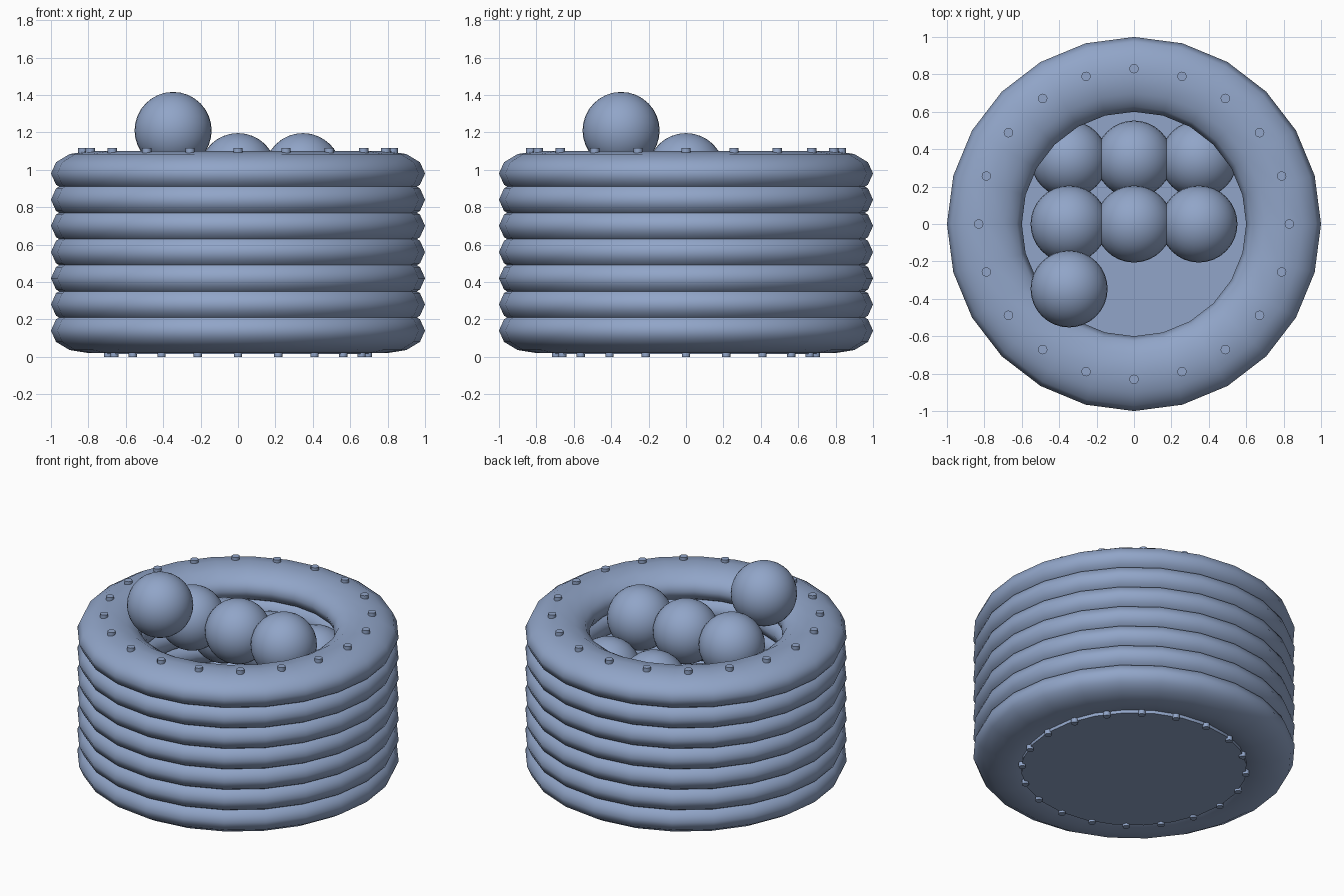
import bpy
import math

if "Cube" in bpy.data.objects:
    bpy.data.objects.remove(bpy.data.objects["Cube"])

# One flat colour for the whole model
blue = bpy.data.materials.new("soft_blue")
blue.diffuse_color = (0.283, 0.376, 0.578, 1.0)
blue.use_nodes = True
blue.node_tree.nodes["Principled BSDF"].inputs["Base Color"].default_value = blue.diffuse_color


def finish(name, smooth=True):
    ob = bpy.context.object
    ob.name = name
    ob.data.materials.append(blue)
    if smooth:
        bpy.ops.object.shade_smooth()
    else:
        bpy.ops.object.shade_smooth_by_angle(angle=math.radians(35))
    return ob


def cylinder(name, radius, z0, z1, x=0.0, y=0.0, sides=12):
    bpy.ops.mesh.primitive_cylinder_add(vertices=sides, radius=radius, depth=z1 - z0,
                                        location=(x, y, (z0 + z1) / 2))
    return finish(name, smooth=False)


def stud_ring(name, count, ring_radius, radius, z0, z1):
    for i in range(count):
        a = math.tau * i / count
        cylinder(f"{name}_{i + 1}", radius, z0, z1,
                 ring_radius * math.cos(a), ring_radius * math.sin(a))


# Stacked, flattened coils forming the basket wall
for i in range(7):
    bpy.ops.mesh.primitive_torus_add(major_radius=0.8, minor_radius=0.2,
                                     major_segments=24, minor_segments=12,
                                     location=(0, 0, 0.14 + 0.14 * i))
    bpy.context.object.scale.z = 0.6
    finish(f"basket_coil_{i + 1}")

# Basket floor
cylinder("basket_floor", 0.70, 0.015, 0.065, sides=24)

# Small studs on the rim and around the base
stud_ring("rim_stud", 20, 0.83, 0.025, 1.085, 1.117)
stud_ring("base_stud", 20, 0.695, 0.022, 0.0, 0.03)

# Seven balls in rows that climb towards the front
for i in range(7):
    row, col = divmod(i, 3)
    bpy.ops.mesh.primitive_uv_sphere_add(segments=32, ring_count=16, radius=0.206,
                                         location=(-0.347 + 0.347 * col,
                                                   0.347 - 0.347 * row,
                                                   0.77 + 0.22 * row))
    finish(f"ball_{i + 1}")
